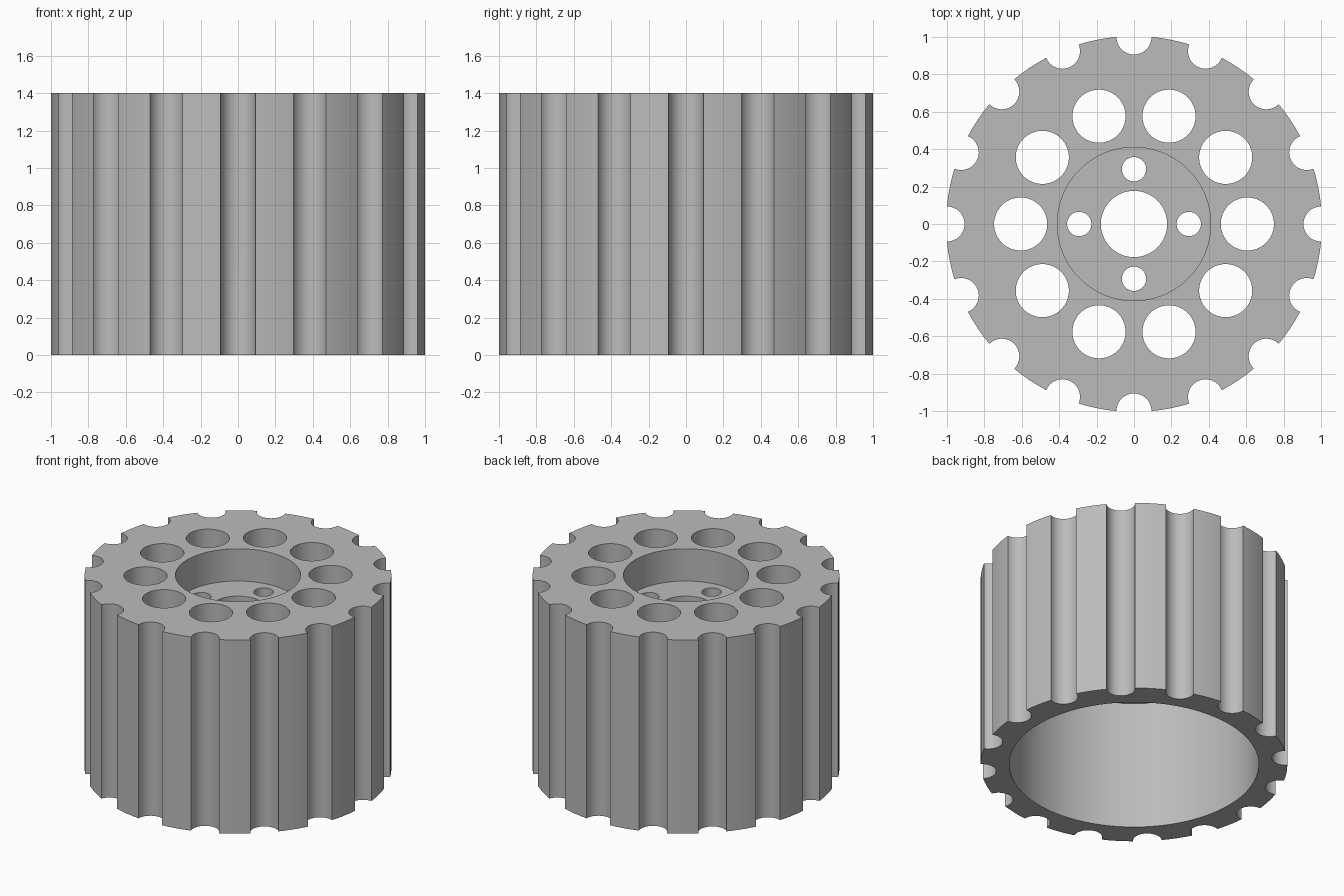
import bpy
import bmesh
from math import cos, sin, pi, radians
from mathutils import Matrix

cube = bpy.data.objects.get("Cube")
if cube:
    bpy.data.objects.remove(cube, do_unlink=True)

HEIGHT = 1.4
CEILING = HEIGHT * 2 / 3      # underside of the end plate
RECESS = HEIGHT * 5 / 6       # floor of the top recess
OUTER, BORE, RECESS_R, HUB_R = 1.0045, 0.817, 0.41, 0.177
SEGMENTS = 128

grey = bpy.data.materials.new("plain grey")
grey.use_nodes = True
colour = (0.5, 0.5, 0.5, 1)
grey.diffuse_color = colour
grey.node_tree.nodes["Principled BSDF"].inputs["Base Color"].default_value = colour


def add_object(name, bm):
    bmesh.ops.recalc_face_normals(bm, faces=bm.faces)
    mesh = bpy.data.meshes.new(name)
    bm.to_mesh(mesh)
    bm.free()
    mesh.materials.append(grey)
    obj = bpy.data.objects.new(name, mesh)
    bpy.context.collection.objects.link(obj)
    return obj


def lathe(name, profile):
    """Revolve a closed (radius, z) loop around the vertical axis."""
    bm = bmesh.new()
    rings = []
    for i in range(SEGMENTS):
        a = 2 * pi * i / SEGMENTS
        rings.append([bm.verts.new((r * cos(a), r * sin(a), z)) for r, z in profile])
    n = len(profile)
    for i in range(SEGMENTS):
        a, b = rings[i], rings[(i + 1) % SEGMENTS]
        for j in range(n):
            k = (j + 1) % n
            bm.faces.new((a[j], b[j], b[k], a[k]))
    return add_object(name, bm)


def ring_of_cutters(bm, count, ring_radius, radius, sides):
    """Tall cylinders evenly spaced on a circle."""
    for i in range(count):
        a = 2 * pi * i / count
        place = Matrix.Translation((ring_radius * cos(a), ring_radius * sin(a), HEIGHT / 2))
        bmesh.ops.create_cone(bm, cap_ends=True, segments=sides, radius1=radius,
                              radius2=radius, depth=HEIGHT * 1.5, matrix=place)


# Drum with open bore below, end plate, top recess and central hole
drum = lathe("fluted_drum", [
    (OUTER, 0), (OUTER, HEIGHT), (RECESS_R, HEIGHT), (RECESS_R, RECESS),
    (HUB_R, RECESS), (HUB_R, CEILING), (BORE, CEILING), (BORE, 0)])

# Rim flutes, large plate holes and small bolt holes
bm = bmesh.new()
ring_of_cutters(bm, 16, 1.0, 0.094, 48)
ring_of_cutters(bm, 10, 0.606, 0.142, 64)
ring_of_cutters(bm, 4, 0.293, 0.065, 40)
cutter = add_object("hole_cutter", bm)
cutter.hide_render = True

cut = drum.modifiers.new("holes", 'BOOLEAN')
cut.operation = 'DIFFERENCE'
cut.solver = 'EXACT'
cut.object = cutter

bpy.ops.object.select_all(action='DESELECT')
drum.select_set(True)
bpy.context.view_layer.objects.active = drum
bpy.ops.object.modifier_apply(modifier=cut.name)
bpy.data.objects.remove(cutter, do_unlink=True)
bpy.ops.object.shade_smooth_by_angle(angle=radians(30))
